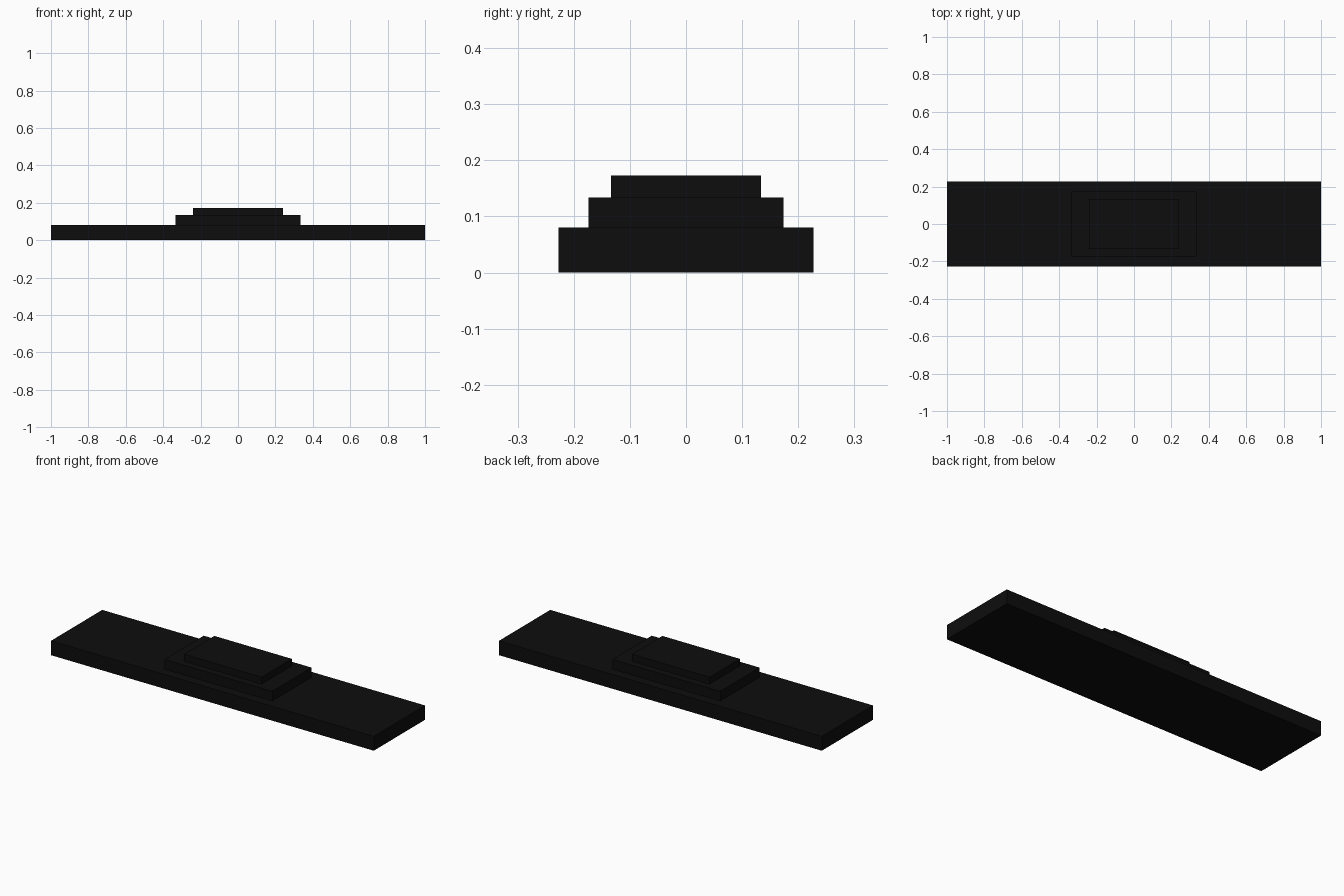
import bpy

cube = bpy.data.objects.get("Cube")
if cube:
    bpy.data.objects.remove(cube, do_unlink=True)

# Single near-black finish
BLACK = (0.004, 0.004, 0.004, 1.0)
black = bpy.data.materials.new("matte_black")
black.use_nodes = True
black.diffuse_color = BLACK
black.node_tree.nodes["Principled BSDF"].inputs["Base Color"].default_value = BLACK


def slab(name, width, depth, bottom, top):
    """Centred rectangular slab between two heights."""
    bpy.ops.mesh.primitive_cube_add(size=1, location=(0, 0, (bottom + top) / 2))
    obj = bpy.context.object
    obj.name = name
    obj.scale = (width, depth, top - bottom)
    bpy.ops.object.transform_apply(location=False, rotation=False, scale=True)
    obj.data.materials.append(black)
    return obj


# Long base plank with two stacked steps in the middle
slab("base_plank", 2.0, 0.454, 0.0, 0.08)
slab("lower_step", 0.668, 0.348, 0.08, 0.134)
slab("upper_step", 0.48, 0.268, 0.134, 0.173)
